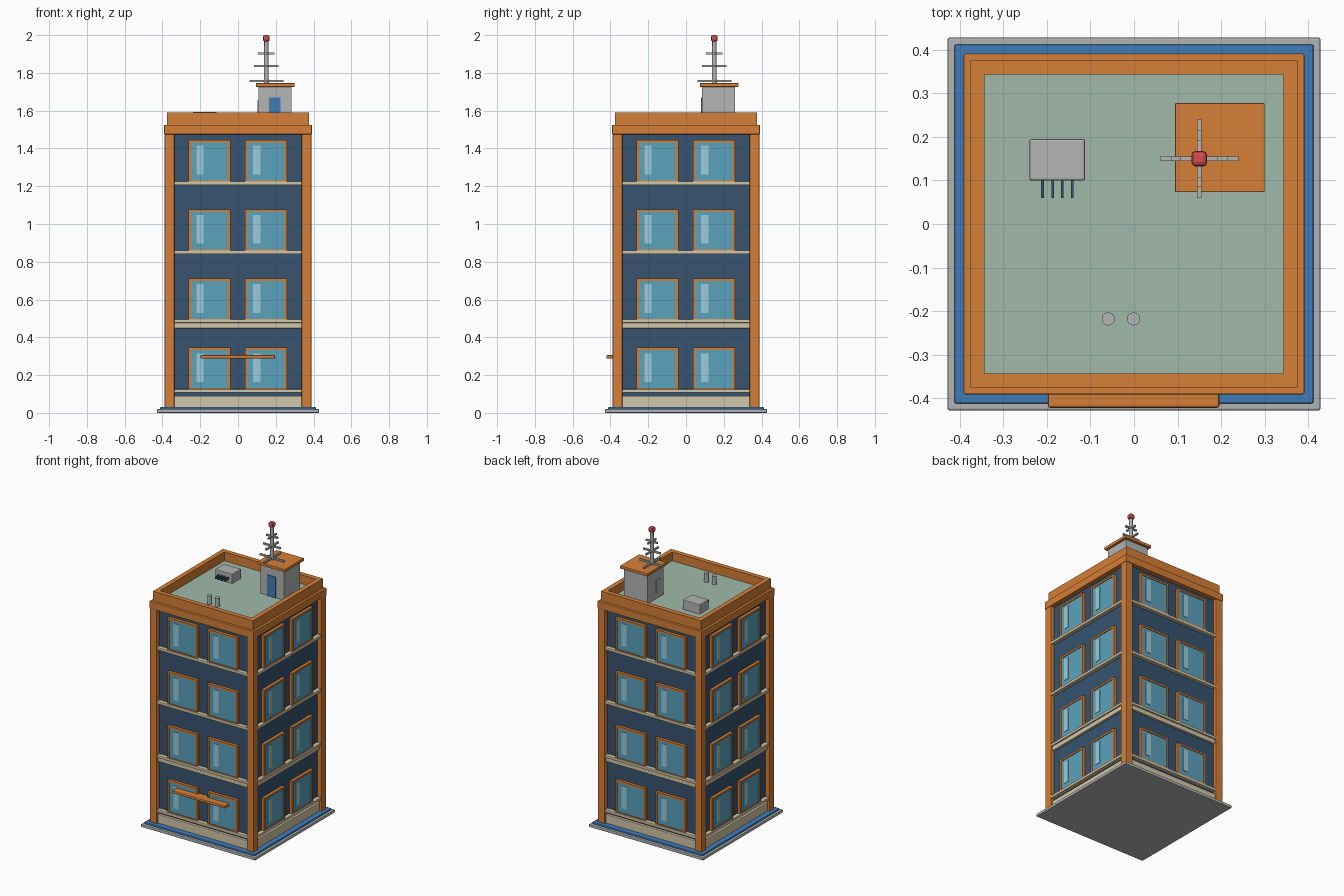
import bpy, bmesh, math
from mathutils import Matrix, Vector

cube = bpy.data.objects.get("Cube")
if cube:
    bpy.data.objects.remove(cube)


def material(name, rgb):
    m = bpy.data.materials.new(name)
    lin = [((c / 255 + 0.055) / 1.055) ** 2.4 for c in rgb]
    m.use_nodes = True
    m.diffuse_color = (*lin, 1)
    bsdf = m.node_tree.nodes["Principled BSDF"]
    bsdf.inputs["Base Color"].default_value = (*lin, 1)
    bsdf.inputs["Roughness"].default_value = 0.8
    return m


orange = material("orange trim", (214, 127, 55))
navy = material("navy wall", (55, 84, 112))
glass = material("window blue", (91, 162, 188))
shine = material("pale glint", (156, 203, 218))
beige = material("beige stone", (212, 199, 168))
green = material("roof green", (160, 186, 170))
grey = material("light grey", (179, 181, 181))
blue = material("bright blue", (64, 126, 188))
red = material("beacon red", (211, 76, 78))


def link(name, mesh, turn=0):
    ob = bpy.data.objects.new(name, mesh)
    ob.rotation_euler.z = turn
    bpy.context.collection.objects.link(ob)
    return ob


def boxes(name, spans, mat, bevel=0, sides=1):
    """One mesh of boxes given as (x0, x1, y0, y1, z0, z1), repeated round the tower."""
    bm = bmesh.new()
    for x0, x1, y0, y1, z0, z1 in spans:
        centre = Vector((x0 + x1, y0 + y1, z0 + z1)) / 2
        size = Matrix.Diagonal((x1 - x0, y1 - y0, z1 - z0, 1))
        bmesh.ops.create_cube(bm, size=1, matrix=Matrix.Translation(centre) @ size)
    if bevel:
        bmesh.ops.bevel(bm, geom=bm.edges[:], offset=bevel, segments=2,
                        affect='EDGES', profile=0.5)
    mesh = bpy.data.meshes.new(name)
    bm.to_mesh(mesh)
    bm.free()
    mesh.materials.append(mat)
    for k in range(sides):
        link(name if sides == 1 else f"{name}_{k + 1}", mesh, k * math.pi / 2)


def block(name, half, z0, z1, mat, bevel=0):
    boxes(name, [(-half, half, -half, half, z0, z1)], mat, bevel)


def cylinder(name, x, y, z0, z1, r, mat, r_top, sides=16):
    bm = bmesh.new()
    bmesh.ops.create_cone(bm, cap_ends=True, segments=sides, radius1=r,
                          radius2=r_top, depth=z1 - z0,
                          matrix=Matrix.Translation((x, y, (z0 + z1) / 2)))
    for f in bm.faces:
        f.smooth = len(f.verts) == 4
    for e in bm.edges:
        e.smooth = all(f.smooth for f in e.link_faces)
    mesh = bpy.data.meshes.new(name)
    bm.to_mesh(mesh)
    bm.free()
    mesh.materials.append(mat)
    link(name, mesh)


# Ground slab, kerb and main body
block("ground_slab", 0.428, 0, 0.02, grey, 0.004)
block("kerb", 0.412, 0.018, 0.031, blue, 0.003)
block("walls", 0.36, 0.03, 1.5, navy)
block("cornice", 0.391, 1.475, 1.525, orange, 0.003)
block("roof_deck", 0.345, 1.5, 1.53, green)

# Corner posts and parapet, one per side
boxes("corner_post", [(-0.388, -0.337, -0.388, -0.337, 0.03, 1.48)], orange, 0.002, sides=4)
boxes("parapet", [(-0.375, 0.343, -0.375, -0.343, 1.52, 1.59)], orange, sides=4)

# Stone bands and floor ledges between the posts
W = 0.338
bands = [(0.03, 0.09), (0.448, 0.479)]
boxes("stone_band", [(-W, W, -0.376, -0.35, a, b) for a, b in bands], beige, 0.002, sides=4)
ledges = [(0.107, 0.126), (0.477, 0.495), (0.841, 0.86), (1.206, 1.225)]
boxes("ledge", [(-W, W, -0.386, -0.35, a, b) for a, b in ledges], beige, 0.003, sides=4)

# Windows: two per floor on every side
frames, panes, glints = [], [], []
T = 0.013
for floor in range(4):
    z0 = 0.125 + floor * 0.3665
    z1 = z0 + 0.22
    for cx in (-0.151, 0.149):
        a, b = cx - 0.112, cx + 0.111
        frames += [(a, a + T, -0.38, -0.35, z0, z1), (b - T, b, -0.38, -0.35, z0, z1),
                   (a + T, b - T, -0.38, -0.35, z1 - T, z1),
                   (a + T, b - T, -0.38, -0.35, z0, z0 + T / 2)]
        panes.append((a + T, b - T, -0.375, -0.35, z0 + T / 2, z1 - T))
        glints.append((a + 0.043, a + 0.081, -0.378, -0.37, z0 + 0.038, z1 - 0.03))
boxes("window_frames", frames, orange, sides=4)
boxes("window_panes", panes, glass, sides=4)
boxes("window_glints", glints, shine, sides=4)

# Entrance awning
boxes("awning", [(-0.198, 0.196, -0.422, -0.35, 0.287, 0.306)], orange, 0.005)

# Stair house on the roof
boxes("stair_house", [(0.108, 0.283, 0.086, 0.26, 1.52, 1.73)], grey)
boxes("stair_house_roof", [(0.094, 0.3, 0.073, 0.278, 1.726, 1.746)], orange, 0.003)
boxes("stair_door", [(0.163, 0.225, 0.08, 0.088, 1.53, 1.67)], blue)
boxes("side_hatch", [(0.104, 0.11, 0.125, 0.165, 1.57, 1.655)], grey)

# Antenna mast with crossed rods and beacon
MX, MY = 0.15, 0.15
cylinder("mast", MX, MY, 1.74, 1.975, 0.013, grey, 0.011, 12)
rods = []
for z, h in ((1.757, 0.09), (1.837, 0.065), (1.902, 0.043)):
    t = 0.0055
    rods += [(MX - h, MX + h, MY - t, MY + t, z - t, z + t),
             (MX - t, MX + t, MY - h, MY + h, z - t, z + t)]
boxes("antenna_rods", rods, grey)
boxes("beacon", [(MX - 0.018, MX + 0.018, MY - 0.018, MY + 0.018, 1.966, 2.0)], red, 0.01)

# Cooling unit with pipes, and two vent stacks
boxes("cooling_unit", [(-0.24, -0.113, 0.1, 0.195, 1.525, 1.594)], grey, 0.004)
boxes("cooling_pipes", [(x - 0.003, x + 0.003, 0.06, 0.105, 1.55, 1.568)
                        for x in (-0.21, -0.187, -0.165, -0.142)], navy)
for i, x in enumerate((-0.059, -0.001)):
    cylinder(f"vent_stack_{i + 1}", x, -0.218, 1.525, 1.587, 0.015, grey, 0.015)
